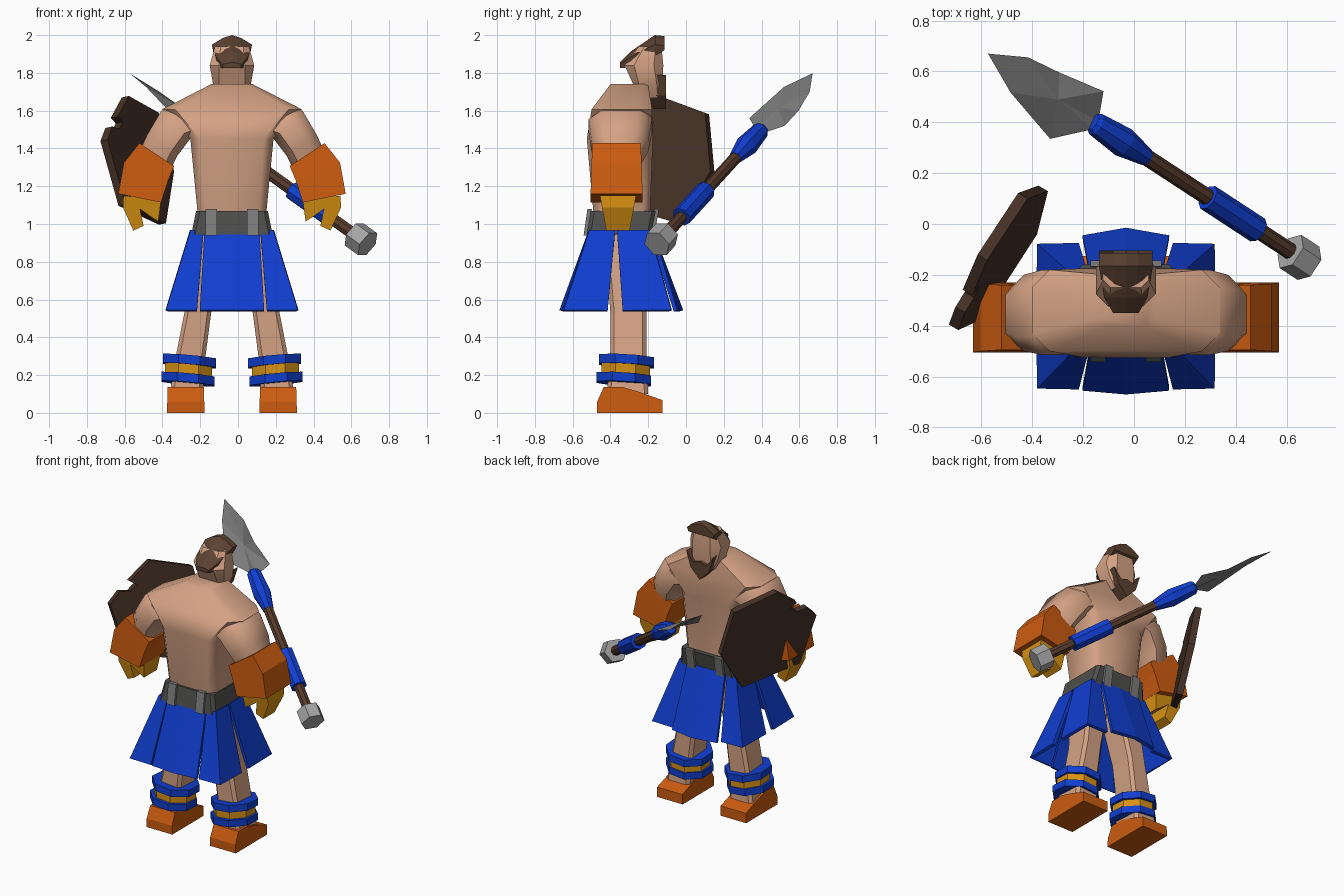
import bpy, bmesh, math
from mathutils import Vector

if "Cube" in bpy.data.objects:
    bpy.data.objects.remove(bpy.data.objects["Cube"])

CX = -0.032  # body centre line


def srgb(r, g, b):
    return tuple((c / 255 / 12.92) if c < 11 else ((c / 255 + 0.055) / 1.055) ** 2.4
                 for c in (r, g, b)) + (1.0,)


MATS = {}
for n, c in {"skin": (212, 162, 132), "blue": (16, 62, 208), "orange": (204, 92, 16),
             "yellow": (216, 146, 18), "dark_grey": (78, 78, 76), "light_grey": (165, 165, 165),
             "steel": (125, 125, 125), "hair_brown": (92, 66, 50), "wood_brown": (86, 58, 42),
             "shield_brown": (70, 49, 38)}.items():
    MATS[n] = bpy.data.materials.new(n)
    MATS[n].diffuse_color = srgb(*c)


def finish(name, bm, mat, smooth=0):
    bmesh.ops.recalc_face_normals(bm, faces=bm.faces)
    me = bpy.data.meshes.new(name)
    bm.to_mesh(me)
    bm.free()
    me.materials.append(MATS[mat])
    ob = bpy.data.objects.new(name, me)
    bpy.context.collection.objects.link(ob)
    if smooth:
        bpy.ops.object.select_all(action='DESELECT')
        ob.select_set(True)
        bpy.context.view_layer.objects.active = ob
        bpy.ops.object.shade_smooth_by_angle(angle=math.radians(smooth))
    return ob


def loft(name, rings, mat, smooth=0):
    """Closed solid through a list of equal-length rings."""
    bm = bmesh.new()
    vs = [[bm.verts.new(p) for p in r] for r in rings]
    n = len(vs[0])
    for a, b in zip(vs, vs[1:]):
        for i in range(n):
            j = (i + 1) % n
            bm.faces.new((a[i], a[j], b[j], b[i]))
    bm.faces.new(vs[0])
    bm.faces.new(vs[-1])
    return finish(name, bm, mat, smooth)


def sheet(name, top, bottom, mat, thick):
    """Strip between two polylines, thickened."""
    bm = bmesh.new()
    a = [bm.verts.new(p) for p in top]
    b = [bm.verts.new(p) for p in bottom]
    for i in range(len(a) - 1):
        bm.faces.new((a[i], a[i + 1], b[i + 1], b[i]))
    ob = finish(name, bm, mat)
    mod = ob.modifiers.new("thickness", 'SOLIDIFY')
    mod.thickness, mod.offset = thick, 0
    return ob


def chamfer(x0, x1, y0, y1, c):
    """Eight-point rectangle with cut corners."""
    return [(x0 + c, y0), (x1 - c, y0), (x1, y0 + c), (x1, y1 - c),
            (x1 - c, y1), (x0 + c, y1), (x0, y1 - c), (x0, y0 + c)]


def flat_ring(hx, y0, y1, z, c):
    return [(CX + x, y, z) for x, y in chamfer(-hx, hx, y0, y1, c)]


# torso
loft("torso", [flat_ring(.175, -.48, -.19, 1.0, .03), flat_ring(.182, -.49, -.19, 1.06, .04),
               flat_ring(.22, -.525, -.175, 1.45, .05), flat_ring(.37, -.5, -.18, 1.607, .07),
               flat_ring(.11, -.4, -.2, 1.74, .03)], "skin", 50)

# head, hair and beard
loft("head", [flat_ring(.06, -.25, -.13, 1.67, .02), flat_ring(.10, -.28, -.125, 1.74, .03),
              flat_ring(.118, -.325, -.12, 1.84, .05), flat_ring(.09, -.25, -.13, 1.94, .03)], "skin", 30)


def hair_ring(hx, y, zb, zt, drop):
    return [(CX + hx * .9, y, zb), (CX + hx, y, zt - drop), (CX + hx * .45, y, zt - drop * .3), (CX, y, zt),
            (CX - hx * .45, y, zt - drop * .3), (CX - hx, y, zt - drop), (CX - hx * .9, y, zb)]


loft("hair", [hair_ring(.05, -.35, 1.825, 1.855, .01), hair_ring(.085, -.29, 1.83, 1.915, .03),
              hair_ring(.106, -.165, 1.89, 2.0, .05), hair_ring(.105, -.115, 1.92, 1.995, .05)], "hair_brown")
beard = [(-.105, 1.79), (-.07, 1.68), (0, 1.61), (.07, 1.68), (.105, 1.79), (.05, 1.72), (0, 1.735), (-.05, 1.72)]
loft("beard", [[(CX + x * .9, -.2, z) for x, z in beard], [(CX + x, -.105, z) for x, z in beard]], "hair_brown")

# belt and its loops
loft("belt", [flat_ring(.215, -.525, -.185, .945, .02), flat_ring(.19, -.505, -.16, 1.07, .02)], "dark_grey")
for s in (-1, 1):
    for label, yb, yt in (("back", -.53, -.51), ("front", -.18, -.155)):
        loft("belt_loop_" + label, [
            [(CX + s * .11 + dx, yb + dy, .94) for dx, dy in ((-.03, -.012), (.03, -.012), (.03, .012), (-.03, .012))],
            [(CX + s * .11 + dx, yt + dy, 1.08) for dx, dy in ((-.03, -.012), (.03, -.012), (.03, .012), (-.03, .012))]],
            "steel")

# skirt: centre panels and wrapped corner panels
ZT, ZB = .965, .54
sheet("skirt_back_panel", [(CX + x, -.505, ZT) for x in (-.145, 0, .145)],
      [(CX - .17, -.645, ZB), (CX, -.66, ZB), (CX + .17, -.645, ZB)], "blue", .022)
sheet("skirt_front_panel", [(CX + x, -.185, ZT) for x in (-.145, 0, .145)],
      [(CX - .17, -.055, ZB), (CX, -.025, ZB), (CX + .17, -.055, ZB)], "blue", .022)
for s in (-1, 1):
    for label, yt, yb, ye, ym in (("back", -.505, -.64, -.415, -.375), ("front", -.2, -.085, -.335, -.365)):
        sheet("skirt_corner_" + label,
              [(CX + s * .15, yt, ZT), (CX + s * .212, yt, ZT), (CX + s * .212, ym, ZT)],
              [(CX + s * .185, yb, ZB), (CX + s * .342, yb, ZB), (CX + s * .342, ye, ZB)], "blue", .022)

for s in (-1, 1):
    # upper arm
    def arm_ring(o, i, y0, y1, c):
        o, i = Vector(o), Vector(i)
        pts = []
        for t, y in chamfer(0, 1, y0, y1, 0):
            pts.append((t, y))
        pts = [(0, y0 + c), (.3, y0), (.8, y0), (1, y0 + c), (1, y1 - c), (.8, y1), (.3, y1), (0, y1 - c)]
        return [(CX + s * (o.x + (i.x - o.x) * t), y, o.y + (i.y - o.y) * t) for t, y in pts]

    loft("upper_arm", [arm_ring((.33, 1.61), (.17, 1.47), -.5, -.18, .06),
                       arm_ring((.374, 1.6), (.222, 1.45), -.515, -.18, .07),
                       arm_ring((.45, 1.47), (.29, 1.36), -.5, -.2, .06),
                       arm_ring((.5, 1.36), (.34, 1.26), -.46, -.26, .04)], "skin", 50)

    # gauntlet
    def box_ring(o, i, y0, y1):
        return [(CX + s * o[0], y0, o[1]), (CX + s * o[0], y1, o[1]),
                (CX + s * i[0], y1, i[1]), (CX + s * i[0], y0, i[1])]

    loft("gauntlet", [box_ring((.49, 1.428), (.306, 1.307), -.495, -.24),
                      box_ring((.572, 1.325), (.338, 1.23), -.5, -.235),
                      box_ring((.602, 1.16), (.375, 1.114), -.505, -.23)], "orange")

    # hand with thumb notch
    hand = [(.575, 1.15), (.577, 1.087), (.522, .965), (.468, .99), (.487, 1.08),
            (.432, 1.04), (.39, 1.013), (.374, 1.13)]
    loft("hand", [[(CX + s * x, -.36 + e * (.09 + (z - 1.12) * .18), z) for x, z in hand] for e in (-1, 1)], "yellow")

    # leg
    loft("leg", [[(CX + s * x, y, z) for x, y in chamfer(x0, x1, y0, y1, .02)]
                 for x0, x1, y0, y1, z in ((.005, .19, -.44, -.23, 1.0), (.11, .252, -.4, -.21, .53),
                                           (.14, .297, -.4, -.21, .3), (.155, .33, -.42, -.2, .1))], "skin")

    # ankle bands, slightly tilted
    def band(name, r, x, y, z0, z1, mat):
        ring = [(r * math.cos(a) * 1.04, r * math.sin(a) * 1.07)
                for a in (math.pi * (k + .5) / 4 for k in range(8))]
        loft(name, [[(CX + s * (x + dx), y + dy, z + dx * .09 - dy * .06) for dx, dy in ring]
                    for z in (z0, z1)], mat)

    band("upper_ankle_band", .146, .226, -.315, .25, .298, "blue")
    band("middle_ankle_band", .13, .23, -.32, .19, .26, "yellow")
    band("lower_ankle_band", .146, .234, -.33, .155, .202, "blue")

    # boot
    boot = [(-.47, 0), (-.47, .06), (-.435, .138), (-.34, .138), (-.26, .115), (-.125, .068), (-.125, 0)]
    loft("boot", [[(CX + s * (x + (z - .07) * k), y, z) for y, z in boot]
                  for x, k in ((.147, .03), (.342, -.03))], "orange")

# spear, built along its axis
P = Vector((.652, -.132, .918))
TIP = Vector((-.574, .67, 1.798))
D = (TIP - P).normalized()
U = D.cross(Vector((0, 0, 1))).normalized()
V = D.cross(U)
L = (TIP - P).length


def rod(name, stations, sides, mat):
    angs = [2 * math.pi * k / sides for k in range(sides)]
    loft(name, [[P + D * (t * L) + (U * math.cos(a) + V * math.sin(a)) * r for a in angs]
                for t, r in stations], mat)


rod("spear_shaft", [(0, .033), (.62, .033)], 8, "wood_brown")
rod("spear_pommel", [(-.028, .078), (.03, .078)], 6, "light_grey")
rod("spear_grip", [(.135, .053), (.295, .053)], 8, "blue")
rod("spear_collar", [(.49, .035), (.565, .06), (.655, .047), (.665, .035)], 8, "blue")

# spear blade: outline with a raised centre on both faces
outline = [(-.574, .67, 1.798), (-.486, .518, 1.725), (-.33, .335, 1.56), (-.165, .372, 1.5),
           (-.14, .405, 1.48), (-.12, .522, 1.52), (-.294, .596, 1.6), (-.416, .655, 1.7)]
bm = bmesh.new()
rim = [bm.verts.new(p) for p in outline]
centre = P + D * (.78 * L)
nrm = D.cross(Vector(outline[5]) - Vector(outline[2])).normalized()
for e in (-1, 1):
    c = bm.verts.new(centre + nrm * .014 * e)
    for k in range(8):
        bm.faces.new((rim[k], rim[(k + 1) % 8], c))
finish("spear_blade", bm, "steel")

# shield board with a chipped edge
N = Vector((-.167, .0974, -.034)).normalized()
S0 = Vector((-.357, .14, 1.275))
edge = [(-.357, .14, 1.275), (-.435, .11, 1.585), (-.615, -.12, 1.67), (-.68, -.255, 1.56),
        (-.635, -.23, 1.535), (-.645, -.28, 1.5), (-.695, -.33, 1.51), (-.72, -.40, 1.44),
        (-.617, -.36, 1.1), (-.40, -.03, 1.0)]
flat = [Vector(p) - N * (Vector(p) - S0).dot(N) for p in edge]
loft("shield", [[p + N * h for p in flat] for h in (-.022, .022)], "shield_brown")

for m in bpy.data.materials:
    if m.users and not m.is_grease_pencil:
        m.use_nodes = True
        m.node_tree.nodes["Principled BSDF"].inputs["Base Color"].default_value = m.diffuse_color
